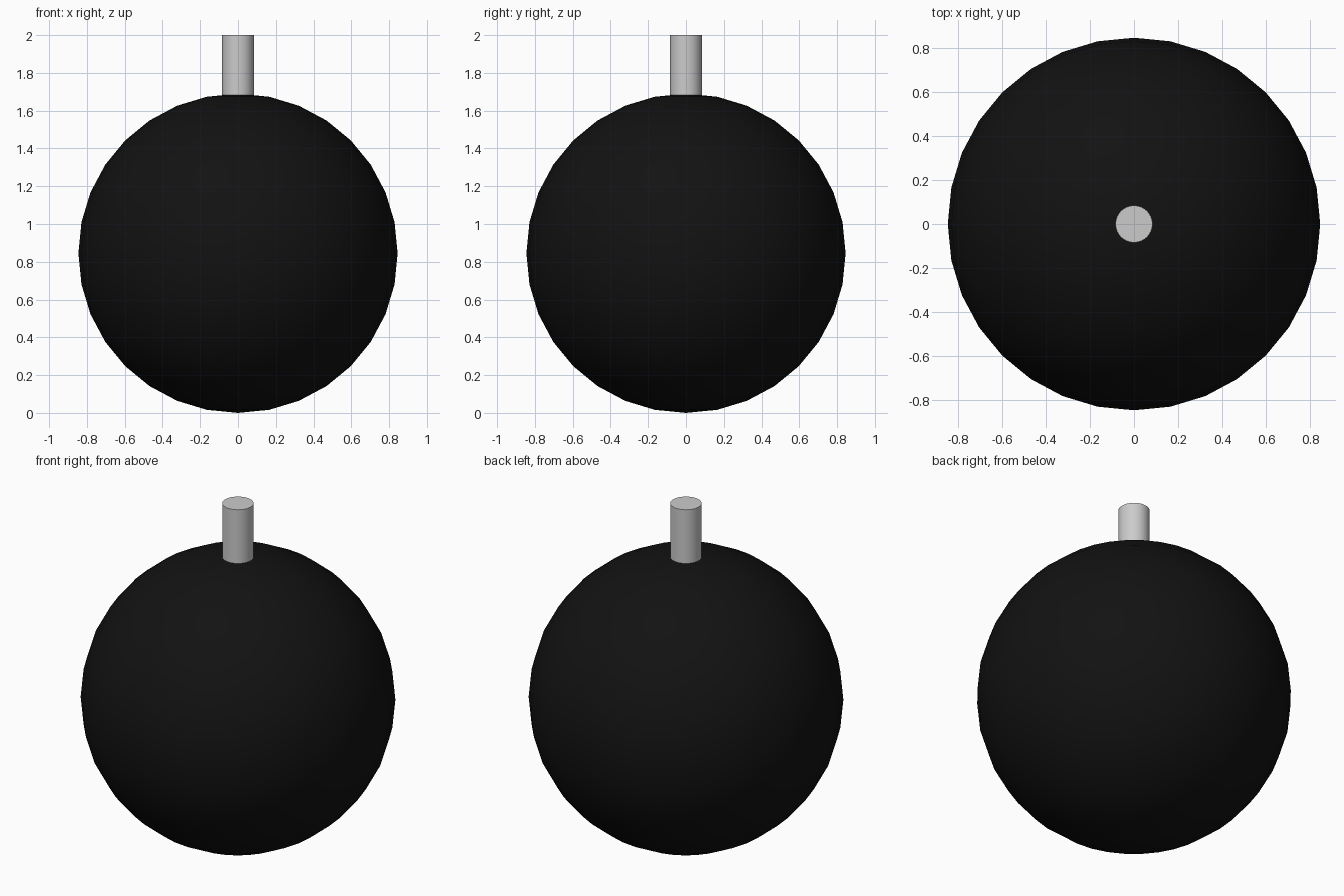
import bpy
from math import radians

if "Cube" in bpy.data.objects:
    bpy.data.objects.remove(bpy.data.objects["Cube"])

R = 0.845            # ball radius
STEM_R = 0.084
STEM_BOTTOM = 1.66   # slightly sunk into the ball
STEM_TOP = 2.0


def finish(name):
    obj = bpy.context.object
    obj.name = name
    bpy.ops.object.shade_smooth_by_angle(angle=radians(30))
    return obj


# Black ball
bpy.ops.mesh.primitive_uv_sphere_add(segments=32, ring_count=16, radius=R,
                                     location=(0, 0, R))
ball = finish("ball")
black = bpy.data.materials.new("black")
black.diffuse_color = (0.006, 0.006, 0.006, 1)
black.use_nodes = True
black.node_tree.nodes["Principled BSDF"].inputs["Base Color"].default_value = black.diffuse_color
ball.data.materials.append(black)

# Grey stem on top
bpy.ops.mesh.primitive_cylinder_add(vertices=32, radius=STEM_R,
                                    depth=STEM_TOP - STEM_BOTTOM,
                                    location=(0, 0, (STEM_TOP + STEM_BOTTOM) / 2))
finish("stem")
